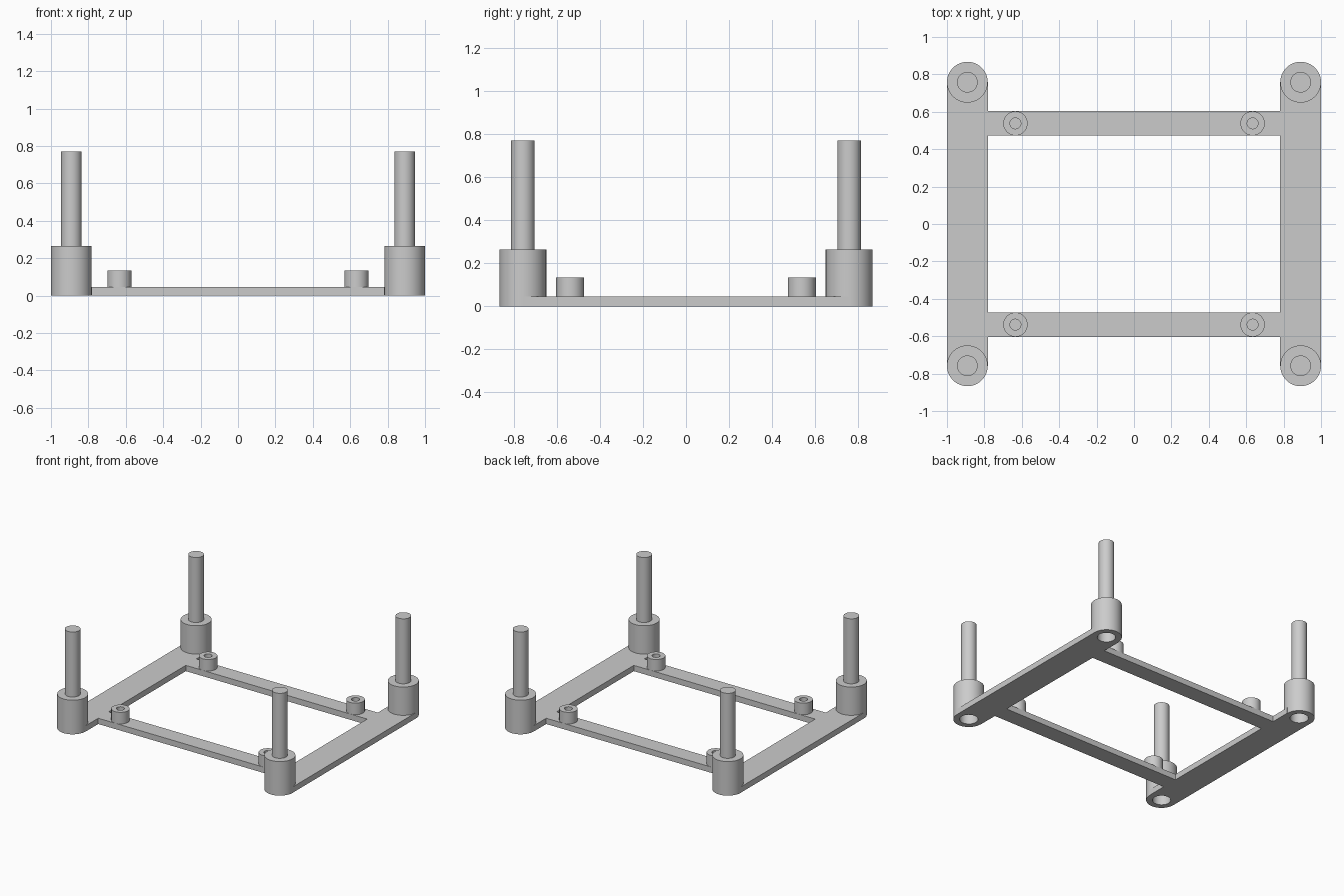
import bpy
import bmesh
import math

cube = bpy.data.objects.get("Cube")
if cube:
    bpy.data.objects.remove(cube, do_unlink=True)

SEGMENTS = 64
RAIL_IN, RAIL_OUT = 0.78, 1.0       # side rails, x range
BEAM_IN, BEAM_OUT = 0.473, 0.603    # cross beams, y range
POST_X, POST_Y = 0.891, 0.758
STUD_X, STUD_Y = 0.634, 0.538
PLATE_H = 0.045

grey = bpy.data.materials.new("light_grey")
grey.use_nodes = True
grey.diffuse_color = (0.6, 0.6, 0.6, 1)
grey.node_tree.nodes["Principled BSDF"].inputs["Base Color"].default_value = (0.6, 0.6, 0.6, 1)


def make_object(name, bm):
    bmesh.ops.recalc_face_normals(bm, faces=bm.faces)
    mesh = bpy.data.meshes.new(name)
    bm.to_mesh(mesh)
    bm.free()
    mesh.materials.append(grey)
    obj = bpy.data.objects.new(name, mesh)
    bpy.context.collection.objects.link(obj)
    return obj


def select_only(obj):
    bpy.ops.object.select_all(action='DESELECT')
    obj.select_set(True)
    bpy.context.view_layer.objects.active = obj


def lathe(name, profile, x, y):
    """Revolve (radius, height) points about a vertical axis at x, y."""
    bm = bmesh.new()
    verts = [bm.verts.new((r, 0, z)) for r, z in profile]
    edges = [bm.edges.new(pair) for pair in zip(verts, verts[1:])]
    bmesh.ops.spin(bm, geom=verts + edges, cent=(0, 0, 0), axis=(0, 0, 1),
                   angle=math.tau, steps=SEGMENTS, use_duplicate=False)
    bmesh.ops.remove_doubles(bm, verts=bm.verts, dist=0.0001)
    obj = make_object(name, bm)
    obj.location = (x, y, 0)
    select_only(obj)
    bpy.ops.object.shade_smooth_by_angle(angle=math.radians(30))
    return obj


# Flat frame: grid cells of two rails and two beams, extruded as one plate
xs = [-RAIL_OUT, -RAIL_IN, RAIL_IN, RAIL_OUT]
ys = [-POST_Y, -BEAM_OUT, -BEAM_IN, BEAM_IN, BEAM_OUT, POST_Y]
bm = bmesh.new()
grid = [[bm.verts.new((x, y, 0)) for y in ys] for x in xs]
for i in range(len(xs) - 1):
    for j in range(len(ys) - 1):
        if i != 1 or j in (1, 3):
            bm.faces.new((grid[i][j], grid[i + 1][j],
                          grid[i + 1][j + 1], grid[i][j + 1]))
extruded = bmesh.ops.extrude_face_region(bm, geom=bm.faces[:])
top = [v for v in extruded["geom"] if isinstance(v, bmesh.types.BMVert)]
bmesh.ops.translate(bm, verts=top, vec=(0, 0, PLATE_H))
frame = make_object("frame_plate", bm)

# Post: hollow base with a socket below and a solid pin above
post_profile = [(0, 0.21), (0.065, 0.21), (0.065, 0), (0.109, 0),
                (0.109, 0.265), (0.055, 0.265), (0.055, 0.77), (0, 0.77)]
# Stud: short standoff with a blind screw hole
stud_profile = [(0, PLATE_H), (0.029, PLATE_H), (0.029, 0.135),
                (0.065, 0.135), (0.065, 0.005), (0, 0.005)]

for sx, side in ((-1, "right"), (1, "left")):
    for sy, end in ((-1, "front"), (1, "back")):
        lathe(f"post_{end}_{side}", post_profile, sx * POST_X, sy * POST_Y)
        lathe(f"stud_{end}_{side}", stud_profile, sx * STUD_X, sy * STUD_Y)

        # Open the plate under the socket, with the edge buried in the post wall
        cutter = lathe("socket_cutter", [(0, -0.1), (0.085, -0.1), (0.085, 0.1), (0, 0.1)],
                       sx * POST_X, sy * POST_Y)
        cutter.hide_render = True
        cut = frame.modifiers.new("socket_cut", 'BOOLEAN')
        cut.operation = 'DIFFERENCE'
        cut.solver = 'EXACT'
        cut.object = cutter
        select_only(frame)
        bpy.ops.object.modifier_apply(modifier=cut.name)
        bpy.data.objects.remove(cutter, do_unlink=True)
